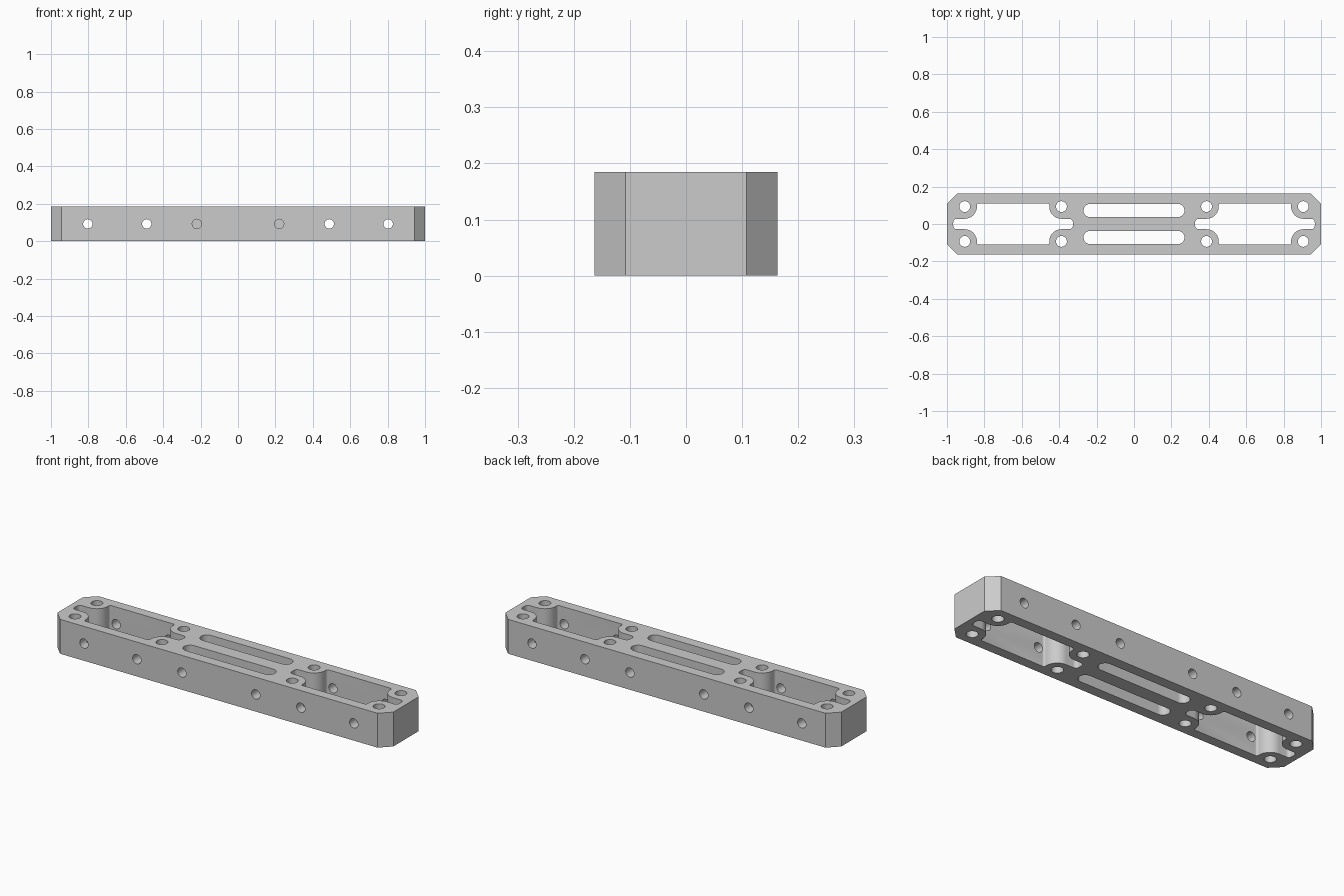
import bpy, bmesh
from math import cos, sin, radians
from mathutils import Matrix

if "Cube" in bpy.data.objects:
    bpy.data.objects.remove(bpy.data.objects["Cube"])

HEIGHT = 0.185


def arc(cx, cy, r, a0, a1, n=10):
    return [(cx + r * cos(radians(a0 + (a1 - a0) * i / n)),
             cy + r * sin(radians(a0 + (a1 - a0) * i / n))) for i in range(n + 1)]


def four_way(q):
    """Mirror a first-quadrant outline into a closed loop."""
    return (q + [(-x, y) for x, y in reversed(q)]
            + [(-x, -y) for x, y in q] + [(x, -y) for x, y in reversed(q)])


def prism(bm, outline, z0, z1, dx=0.0, dy=0.0):
    face = bm.faces.new([bm.verts.new((x + dx, y + dy, z0)) for x, y in outline])
    ext = bmesh.ops.extrude_face_region(bm, geom=[face], use_keep_orig=True)
    moved = [v for v in ext["geom"] if isinstance(v, bmesh.types.BMVert)]
    bmesh.ops.translate(bm, verts=moved, vec=(0, 0, z1 - z0))


def make_object(name, bm):
    bmesh.ops.recalc_face_normals(bm, faces=bm.faces)
    mesh = bpy.data.meshes.new(name)
    bm.to_mesh(mesh)
    bm.free()
    obj = bpy.data.objects.new(name, mesh)
    bpy.context.collection.objects.link(obj)
    return obj


def cut(obj, cutter):
    cutter.hide_render = True
    mod = obj.modifiers.new("cut", "BOOLEAN")
    mod.operation = "DIFFERENCE"
    mod.solver = "EXACT"
    mod.object = cutter
    bpy.context.view_layer.objects.active = obj
    bpy.ops.object.modifier_apply(modifier=mod.name)
    bpy.data.objects.remove(cutter)


# Bar with chamfered corners
bm = bmesh.new()
prism(bm, four_way([(1.0, 0.108), (0.945, 0.163)]), 0, HEIGHT)
bar = make_object("mounting_bar", bm)

# Vertical openings: pockets wrapping round bosses, screw holes, centre slots
bm = bmesh.new()
pocket = four_way(arc(0.30, 0.008, 0.02, 0, 90, 8)
                  + arc(0.2585, 0.093, 0.065, 270, 180, 14)
                  + arc(0.1835, 0.10, 0.01, 0, 90, 5))
slot = four_way(arc(0.235, 0, 0.035, 2, 90, 12))
hole = arc(0, 0, 0.029, 0, 360, 32)[:-1]
for sx in (-1, 1):
    prism(bm, pocket, -0.1, 0.3, sx * 0.6465)
    for sy in (-1, 1):
        for x in (0.388, 0.905):
            prism(bm, hole, -0.1, 0.3, sx * x, sy * 0.093)
for sy in (-1, 1):
    prism(bm, slot, -0.1, 0.3, 0, sy * 0.072)
cut(bar, make_object("vertical_cutter", bm))

# Side holes through both long walls
bm = bmesh.new()
for x in (-0.803, -0.488, -0.22, 0.22, 0.488, 0.803):
    for sy in (-1, 1):
        m = Matrix.Translation((x, sy * 0.14, 0.0925)) @ Matrix.Rotation(radians(90), 4, "X")
        bmesh.ops.create_cone(bm, cap_ends=True, segments=32, radius1=0.025,
                              radius2=0.025, depth=0.13, matrix=m)
cut(bar, make_object("side_hole_cutter", bm))

bar.select_set(True)
bpy.context.view_layer.objects.active = bar
bpy.ops.object.shade_smooth_by_angle(angle=radians(30))
